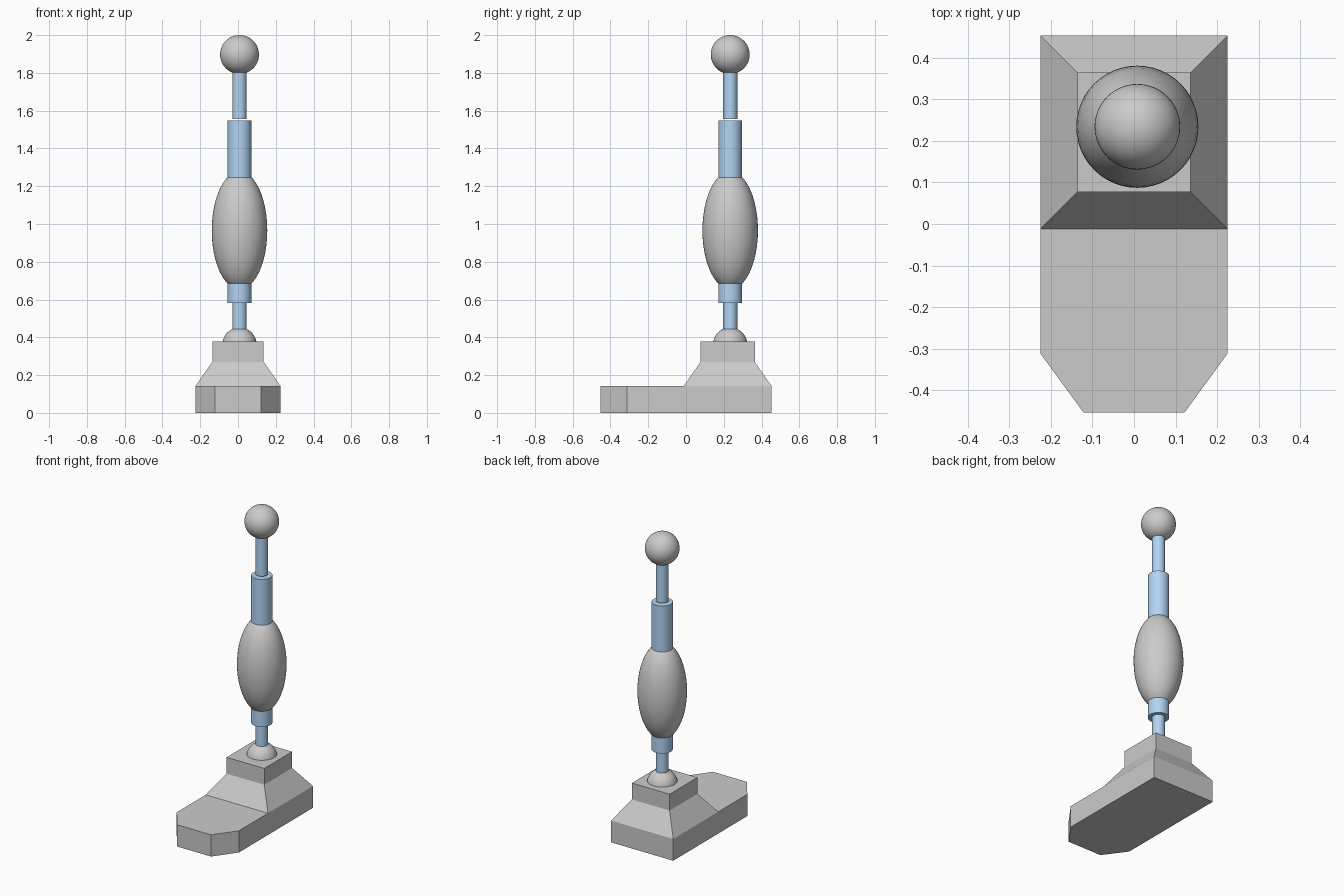
import bpy, bmesh

if "Cube" in bpy.data.objects:
    bpy.data.objects.remove(bpy.data.objects["Cube"])

CX, CY = 0.008, 0.234   # axis of the leg

blue = bpy.data.materials.new("blue")
blue.diffuse_color = (0.45, 0.66, 0.9, 1)
blue.use_nodes = True
blue.node_tree.nodes["Principled BSDF"].inputs["Base Color"].default_value = blue.diffuse_color


def loft(name, rings):
    """Solid through matching closed rings of (x, y, z), bottom to top."""
    bm = bmesh.new()
    loops = [[bm.verts.new(p) for p in ring] for ring in rings]
    n = len(loops[0])
    for a, b in zip(loops, loops[1:]):
        for i in range(n):
            j = (i + 1) % n
            bm.faces.new((a[i], a[j], b[j], b[i]))
    bm.faces.new(loops[0][::-1])
    bm.faces.new(loops[-1])
    bmesh.ops.recalc_face_normals(bm, faces=bm.faces)
    me = bpy.data.meshes.new(name)
    bm.to_mesh(me)
    bm.free()
    ob = bpy.data.objects.new(name, me)
    bpy.context.collection.objects.link(ob)
    return ob


def rect(w, y0, y1, z):
    return [(-w, y0, z), (w, y0, z), (w, y1, z), (-w, y1, z)]


def rod(name, r, z0, z1):
    bpy.ops.mesh.primitive_cylinder_add(vertices=32, radius=r, depth=z1 - z0,
                                        location=(CX, CY, (z0 + z1) / 2))
    ob = bpy.context.object
    ob.name = name
    ob.data.materials.append(blue)
    bpy.ops.object.shade_smooth_by_angle()


def ball(name, r, z, height):
    bpy.ops.mesh.primitive_uv_sphere_add(segments=48, ring_count=24, radius=1,
                                         location=(CX, CY, z))
    ob = bpy.context.object
    ob.name = name
    ob.scale = (r, r, height)
    bpy.ops.object.transform_apply(location=False, rotation=False, scale=True)
    bpy.ops.object.shade_smooth_by_angle()


# Foot plate with clipped toe corners
outline = [(-0.122, -0.453), (0.122, -0.453), (0.225, -0.312),
           (0.225, 0.453), (-0.225, 0.453), (-0.225, -0.312)]
loft("foot", [[(x, y, z) for x, y in outline] for z in (0, 0.142)])

# Tapered heel block and ankle block
loft("heel", [rect(0.225, -0.012, 0.453, 0.142), rect(0.136, 0.077, 0.364, 0.27)])
loft("ankle", [rect(0.136, 0.077, 0.364, 0.27), rect(0.136, 0.077, 0.364, 0.377)])

# Joints and calf
ball("ankle_joint", 0.091, 0.361, 0.091)
ball("calf", 0.147, 0.966, 0.312)
ball("knee_joint", 0.103, 1.897, 0.103)

# Telescoping shafts
rod("lower_shaft", 0.038, 0.40, 0.583)
rod("sleeve", 0.063, 0.583, 1.547)
rod("upper_shaft", 0.038, 1.555, 1.83)
